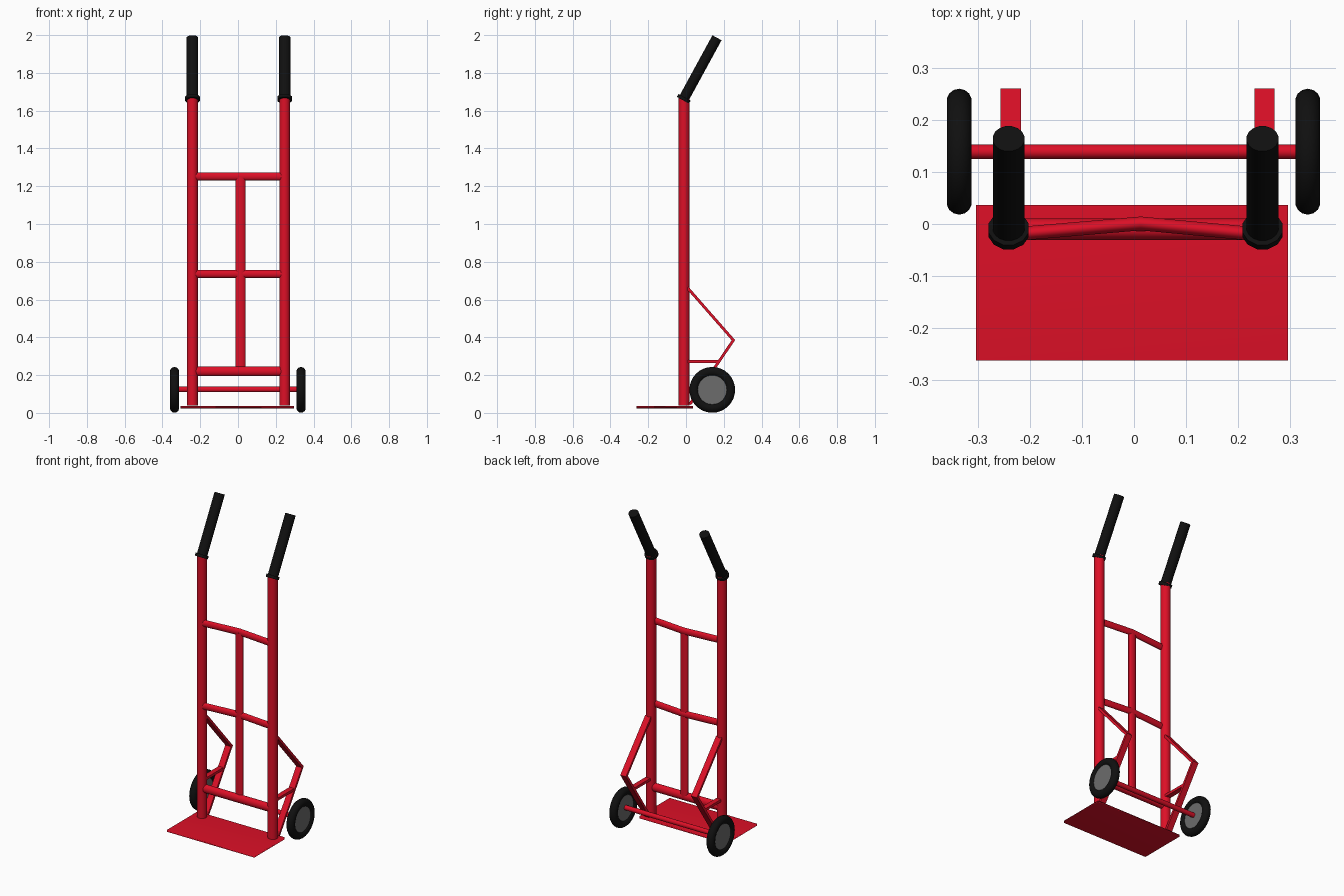
import bpy, bmesh, math
from mathutils import Vector

cube = bpy.data.objects.get("Cube")
if cube:
    bpy.data.objects.remove(cube, do_unlink=True)


def material(name, rgb, rough=0.5):
    m = bpy.data.materials.new(name)
    m.use_nodes = True
    m.diffuse_color = (*rgb, 1)
    bsdf = m.node_tree.nodes["Principled BSDF"]
    bsdf.inputs["Base Color"].default_value = (*rgb, 1)
    bsdf.inputs["Roughness"].default_value = rough
    return m


RED = material("red paint", (0.72, 0.005, 0.02))
BLACK = material("black rubber", (0.005, 0.005, 0.005))
GREY = material("grey hub", (0.15, 0.15, 0.15))
X, Z = Vector((1, 0, 0)), Vector((0, 0, 1))


def finish(ob, name, mat, angle=40):
    ob.name = ob.data.name = name
    ob.data.materials.clear()
    ob.data.materials.append(mat)
    bpy.ops.object.select_all(action='DESELECT')
    ob.select_set(True)
    bpy.context.view_layer.objects.active = ob
    bpy.ops.object.shade_smooth_by_angle(angle=math.radians(angle))
    return ob


def sweep(name, path, ru, rv, mat, u=X, sides=16):
    """Sweep an ellipse (or a box for 4 sides) along a flat path; u is the path's plane normal."""
    pts = [Vector(p) for p in path]
    bm = bmesh.new()
    rings = []
    grow = math.sqrt(2) if sides == 4 else 1
    dirs = [(b - a).normalized() for a, b in zip(pts, pts[1:])]
    for i, p in enumerate(pts):
        before, after = dirs[max(i - 1, 0)], dirs[min(i, len(dirs) - 1)]
        tangent = (before + after).normalized()
        v = tangent.cross(u).normalized() / tangent.dot(after)  # mitred corner
        ring = []
        for k in range(sides):
            a = 2 * math.pi * (k + 0.5) / sides
            ring.append(bm.verts.new(p + grow * (u * ru * math.cos(a) + v * rv * math.sin(a))))
        rings.append(ring)
    for r, s in zip(rings, rings[1:]):
        for k in range(sides):
            j = (k + 1) % sides
            bm.faces.new((r[k], r[j], s[j], s[k]))
    bm.faces.new(rings[0])
    bm.faces.new(rings[-1])
    bmesh.ops.recalc_face_normals(bm, faces=bm.faces)
    me = bpy.data.meshes.new(name)
    bm.to_mesh(me)
    bm.free()
    ob = bpy.data.objects.new(name, me)
    bpy.context.collection.objects.link(ob)
    return finish(ob, name, mat)


POST_Y = -0.01
WHEEL_Y, WHEEL_Z = 0.139, 0.122

for side, x, wheel_x in (("right", -0.241, -0.336), ("left", 0.247, 0.334)):
    # Upright post, tilted grip and its collar
    sweep(side + "_post", [(x, POST_Y, 0.04), (x, POST_Y, 1.668)], 0.029, 0.029, RED)
    base = Vector((x, -0.012, 1.663))
    tip = Vector((x, 0.164, 1.986))
    sweep(side + "_grip", [base, tip], 0.031, 0.028, BLACK)
    axis = (tip - base).normalized() * 0.009
    sweep(side + "_grip_collar", [base - axis, base + axis], 0.04, 0.038, BLACK, sides=12)

    # Bent strap brace with a short horizontal strut
    sx = x + 0.004
    sweep(side + "_brace", [(sx, 0.008, 0.662), (sx, 0.251, 0.385), (sx, 0.02, 0.045)],
          0.0195, 0.0075, RED, sides=4)
    sweep(side + "_strut", [(sx, 0.01, 0.273), (sx, 0.172, 0.273)], 0.016, 0.008, RED, sides=4)

    # Wheel: rounded tyre around a hub disc
    place = dict(location=(wheel_x, WHEEL_Y, WHEEL_Z), rotation=(0, math.pi / 2, 0))
    bpy.ops.mesh.primitive_torus_add(major_radius=0.0965, minor_radius=0.0245,
                                     major_segments=32, minor_segments=14, **place)
    finish(bpy.context.object, side + "_tyre", BLACK)
    bpy.ops.mesh.primitive_cylinder_add(vertices=32, radius=0.077, depth=0.03, **place)
    finish(bpy.context.object, side + "_hub", GREY)

# Axle
sweep("axle", [(-0.33, WHEEL_Y, WHEEL_Z + 0.002), (0.33, WHEEL_Y, WHEEL_Z + 0.002)],
      0.015, 0.014, RED, u=Z)

# Bowed crossbars, straight bottom bar and the flattened centre bar
for name, z in (("upper_crossbar", 1.252), ("middle_crossbar", 0.736)):
    sweep(name, [(-0.235, -0.02, z), (0.013, 0.001, z), (0.24, -0.02, z)],
          0.021, 0.0135, RED, u=Z)
sweep("bottom_crossbar", [(-0.24, POST_Y, 0.22), (0.245, POST_Y, 0.22)],
      0.026, 0.021, RED, u=Z)
sweep("centre_bar", [(0.013, -0.002, 0.22), (0.013, -0.002, 1.25)], 0.0265, 0.013, RED)

# Toe plate, shaded softly across its edges
bpy.ops.mesh.primitive_cube_add(size=1, location=(-0.004, -0.113, 0.03))
plate = bpy.context.object
plate.scale = (0.6, 0.299, 0.013)
finish(plate, "toe_plate", RED, angle=180)
